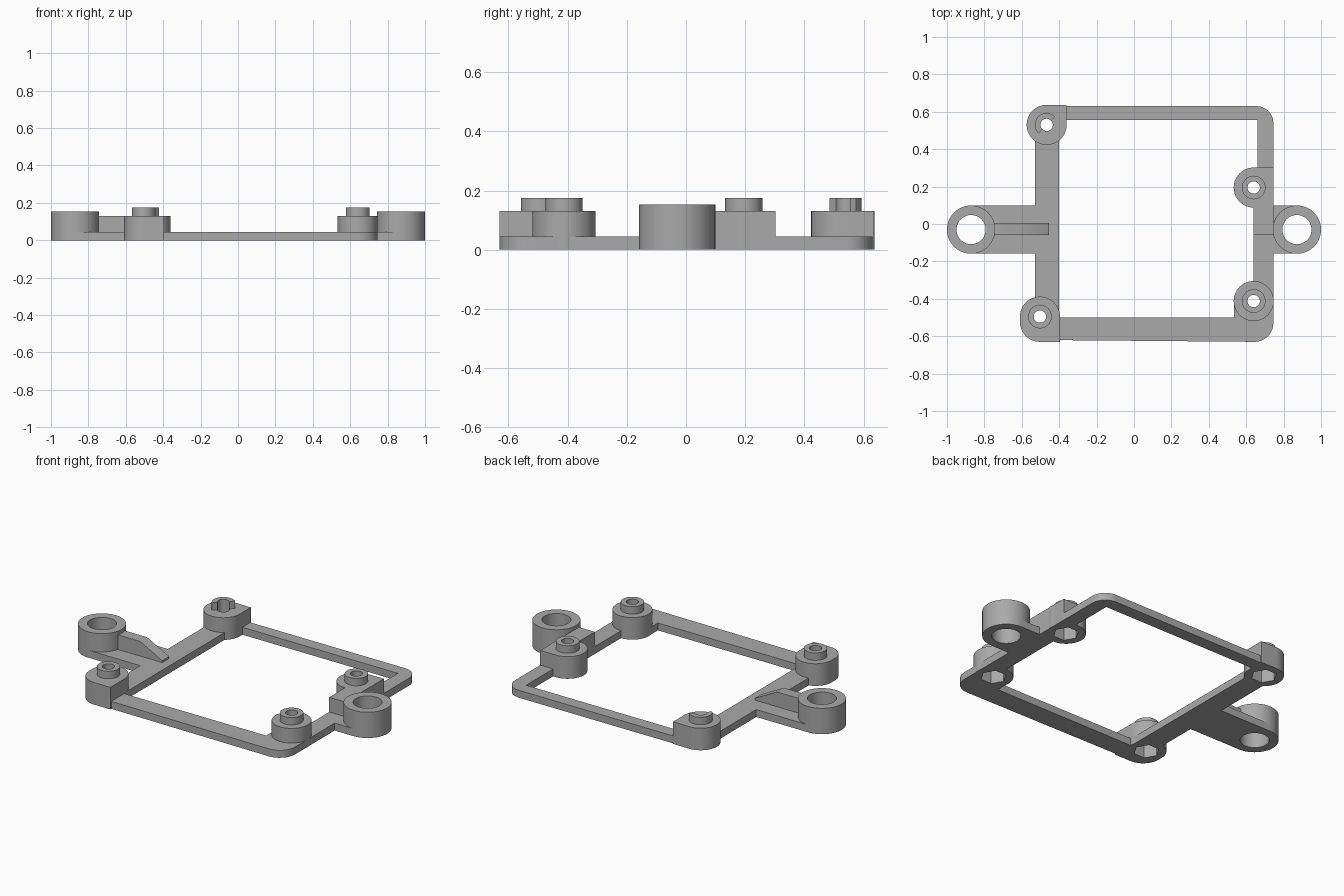
import bpy, bmesh
from math import cos, sin, pi, radians
from mathutils.geometry import convex_hull_2d

cube = bpy.data.objects.get("Cube")
if cube:
    bpy.data.objects.remove(cube, do_unlink=True)

grey = bpy.data.materials.new("grey plastic")
grey.use_nodes = True
colour = (0.4, 0.4, 0.4, 1)
grey.diffuse_color = colour
grey.node_tree.nodes["Principled BSDF"].inputs["Base Color"].default_value = colour


def arc(x, y, r, start=0, sweep=360, n=48):
    count = n if sweep == 360 else n + 1
    angles = [radians(start + sweep * i / n) for i in range(count)]
    return [(x + r * cos(a), y + r * sin(a)) for a in angles]


def hull(points):
    return [points[i] for i in convex_hull_2d(points)]


def prism(name, points, z0, z1, along_y=False):
    """Extrude an outline from z0 to z1, or an x-z outline along y."""
    bm = bmesh.new()
    if along_y:
        verts = [bm.verts.new((x, z0, z)) for x, z in points]
    else:
        verts = [bm.verts.new((x, y, z0)) for x, y in points]
    face = bm.faces.new(verts)
    out = bmesh.ops.extrude_face_region(bm, geom=[face])
    moved = [v for v in out["geom"] if isinstance(v, bmesh.types.BMVert)]
    shift = (0, z1 - z0, 0) if along_y else (0, 0, z1 - z0)
    bmesh.ops.translate(bm, verts=moved, vec=shift)
    bmesh.ops.recalc_face_normals(bm, faces=bm.faces)
    mesh = bpy.data.meshes.new(name)
    bm.to_mesh(mesh)
    bm.free()
    mesh.materials.append(grey)
    obj = bpy.data.objects.new(name, mesh)
    bpy.context.collection.objects.link(obj)
    return obj


def activate(obj):
    bpy.ops.object.select_all(action="DESELECT")
    obj.select_set(True)
    bpy.context.view_layer.objects.active = obj


def cut(obj, points, z0, z1):
    cutter = prism("cutter", points, z0, z1)
    cutter.hide_render = True
    mod = obj.modifiers.new("cut", "BOOLEAN")
    mod.operation = "DIFFERENCE"
    mod.solver = "EXACT"
    mod.object = cutter
    activate(obj)
    bpy.ops.object.modifier_apply(modifier=mod.name)
    bpy.data.objects.remove(cutter, do_unlink=True)


FRAME, BOSS, PIN, RING = 0.044, 0.131, 0.175, 0.153
R = 0.107
RING_X, RING_Y, RING_R, HOLE_R = 0.871, -0.03, 0.129, 0.078
parts = []

# Flat frame with rounded right corners and an open middle
frame = prism("frame", hull(
    arc(0.645, -0.53, 0.1) + arc(0.655, 0.54, 0.09)
    + [(-0.53, 0.53), (-0.467, 0.63), (-0.53, -0.5), (-0.503, -0.62)]), 0, FRAME)
cut(frame, [(-0.4, -0.5), (0.535, -0.5), (0.535, -0.412), (0.64, -0.412),
            (0.64, 0.25), (0.66, 0.25), (0.66, 0.555), (-0.4, 0.555)], -0.1, 0.2)
parts.append(frame)

# Corner bosses: name, centre, extra outline points, pin sweep
bosses = [
    ("back_right_boss", -0.467, 0.53, [(-0.36, 0.53), (-0.36, 0.635)], 180),
    ("front_right_boss", -0.503, -0.495,
     arc(-0.503, -0.523, R) + [(-0.396, -0.495), (-0.396, -0.63)], 360),
    ("back_left_boss", 0.64, 0.195, [], 360),
    ("front_left_boss", 0.64, -0.412, [], 360),
]
drilled = [frame]
for name, x, y, extra, sweep in bosses:
    body = prism(name, hull(arc(x, y, R) + extra), 0, BOSS)
    pin_outline = arc(x, y, 0.063, 45, sweep)
    pin = prism(name.replace("boss", "pin"), pin_outline, BOSS - 0.01, PIN)
    drilled += [body, pin]
    parts += [body, pin]

# Tall block joining the back left boss to the left ring
block = prism("left_block", [(0.64, -0.06), (0.745, -0.06),
                             (0.745, 0.302), (0.64, 0.302)], 0, BOSS)
drilled.append(block)
parts.append(block)

# Screw holes and hexagonal nut pockets
for _, x, y, _, _ in bosses:
    for obj in drilled:
        near = [v for v in obj.data.vertices
                if abs(v.co.x - x) < 0.15 and abs(v.co.y - y) < 0.15]
        if obj is frame or near:
            cut(obj, arc(x, y, 0.033, n=32), -0.1, 0.3)
            if "pin" not in obj.name:
                cut(obj, arc(x, y, 0.07, n=6), -0.1, 0.085)

# Side rings on low arms
for side, s, root in (("left", 1, 0.7), ("right", -1, 0.5)):
    cx = s * RING_X
    ring = prism(side + "_ring", arc(cx, RING_Y, RING_R, n=64), 0, RING)
    low, high = RING_Y - RING_R, RING_Y + RING_R
    arm = prism(side + "_arm", [(s * root, low), (cx, low),
                                (cx, high), (s * root, high)], 0, FRAME)
    for obj in (ring, arm):
        cut(obj, arc(cx, RING_Y, HOLE_R, n=48), -0.1, 0.3)
    parts += [ring, arm]

# Sloping rib on the right arm
parts.append(prism("right_rib", [(-0.77, 0.02), (-0.455, 0.02), (-0.455, 0.055),
                                 (-0.6, BOSS), (-0.77, BOSS)], -0.06, 0.005, True))

for obj in parts:
    activate(obj)
    bpy.ops.object.shade_smooth_by_angle(angle=radians(30))
